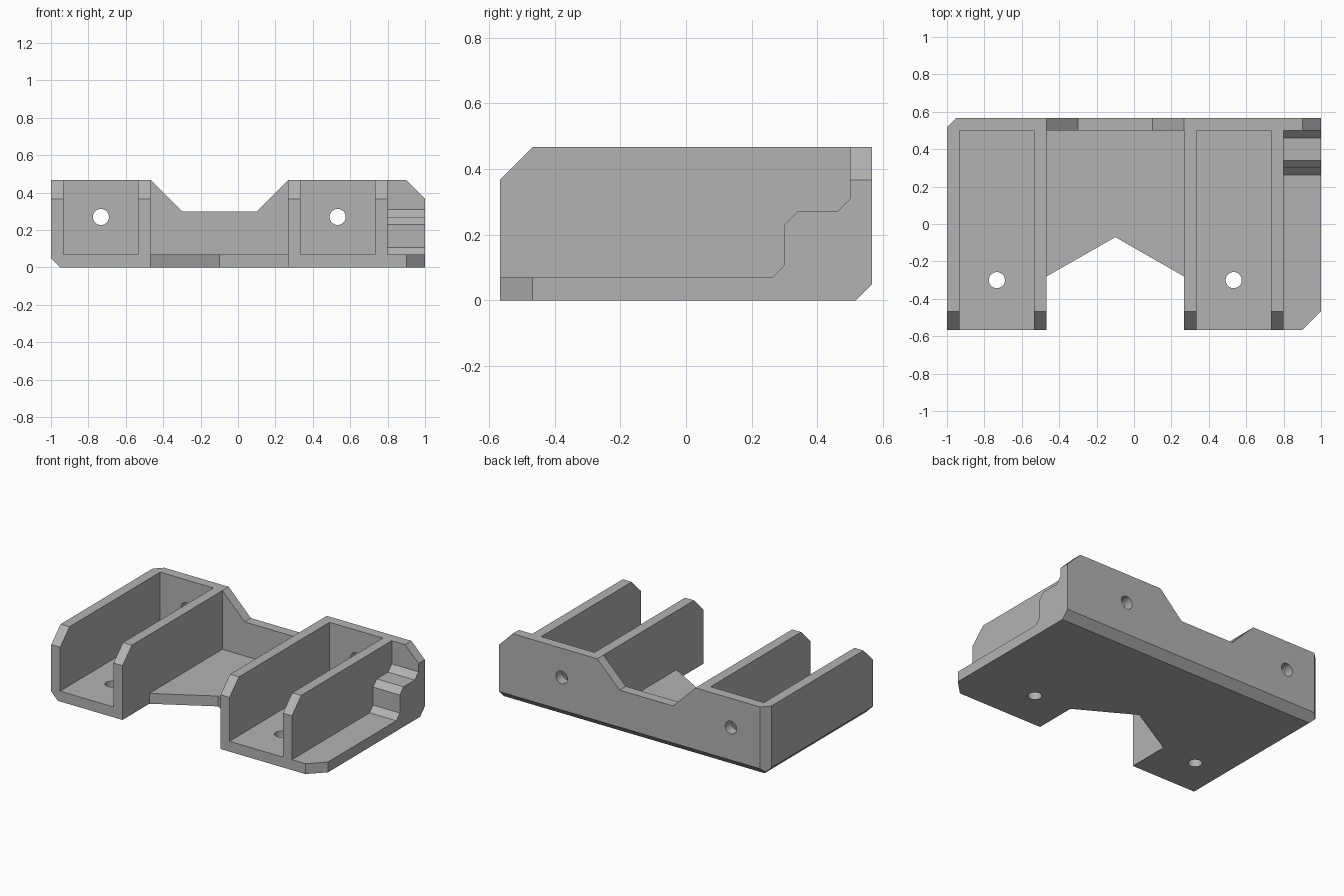
import bpy, bmesh
from math import radians, pi, sin, cos
from mathutils import Vector

old = bpy.data.objects.get("Cube")
if old:
    bpy.data.objects.remove(old, do_unlink=True)

GREY = (0.45, 0.45, 0.45, 1.0)
grey = bpy.data.materials.new("plain grey")
grey.use_nodes = True
grey.diffuse_color = GREY
grey.node_tree.nodes["Principled BSDF"].inputs["Base Color"].default_value = GREY

HEIGHT, FLOOR, WALL, BACK, FRONT = 0.467, 0.07, 0.067, 0.567, -0.567
INNER_BACK = BACK - WALL
CUT = 0.05    # small outer chamfer
BEVEL = 0.1   # large chamfer


def prism(name, profile, axis, lo, hi):
    """Extrude a 2D profile along an axis; the profile uses the other two axes in order."""
    def place(p, d):
        co = list(p)
        co.insert("xyz".index(axis), d)
        return co
    bm = bmesh.new()
    a = [bm.verts.new(place(p, lo)) for p in profile]
    b = [bm.verts.new(place(p, hi)) for p in profile]
    bm.faces.new(a)
    bm.faces.new(b)
    n = len(a)
    for i in range(n):
        j = (i + 1) % n
        bm.faces.new((a[i], a[j], b[j], b[i]))
    bmesh.ops.recalc_face_normals(bm, faces=bm.faces)
    mesh = bpy.data.meshes.new(name)
    bm.to_mesh(mesh)
    bm.free()
    mesh.materials.append(grey)
    obj = bpy.data.objects.new(name, mesh)
    bpy.context.collection.objects.link(obj)
    return obj


def circle(u, v, r=0.043, n=40):
    return [(u + r * cos(2 * pi * i / n), v + r * sin(2 * pi * i / n)) for i in range(n)]


def combine(body, tool, operation):
    """Apply a boolean to the body and discard the tool."""
    tool.hide_render = True
    mod = body.modifiers.new("combine", 'BOOLEAN')
    mod.object, mod.operation, mod.solver = tool, operation, 'EXACT'
    bpy.context.view_layer.objects.active = body
    bpy.ops.object.modifier_apply(modifier=mod.name)
    bpy.data.objects.remove(tool, do_unlink=True)


# Floor plate with the V notch and the clipped front corner
tray = prism("double_bay_bracket", [
    (-1, FRONT), (-0.467, FRONT), (-0.467, -0.28), (-0.1, -0.07), (0.267, -0.28),
    (0.267, FRONT), (1 - BEVEL, FRONT), (1, FRONT + BEVEL), (1, BACK), (-1, BACK)],
    "z", 0, FLOOR)

# Back wall with the dipped middle
parts = [prism("back_wall", [
    (-1, 0), (1, 0), (1, HEIGHT - BEVEL), (1 - BEVEL, HEIGHT), (0.267, HEIGHT),
    (0.1, 0.3), (-0.3, 0.3), (-0.467, HEIGHT), (-1, HEIGHT)], "y", INNER_BACK, BACK)]

# Four upright bay walls
side = [(FRONT, 0), (BACK, 0), (BACK, HEIGHT), (FRONT + BEVEL, HEIGHT), (FRONT, HEIGHT - BEVEL)]
for x in (-1, -0.467 - WALL, 0.267, 0.8 - WALL):
    parts.append(prism("bay_wall", side, "x", x, x + WALL))

# Stepped block on the outer ledge
parts.append(prism("stepped_block", [
    (0.263, FLOOR), (0.3, 0.108), (0.3, 0.23), (0.34, 0.27), (0.46, 0.27), (INNER_BACK, 0.31),
    (BACK, 0.31), (BACK, 0), (0.263, 0)], "x", 0.77, 1))
for part in parts:
    combine(tray, part, 'UNION')

# Outer chamfers: lower side edge, lower back edge, upright back corner
E = 0.1
cutters = [
    prism("side_cut", [(-1 - E, CUT + E), (-1 + CUT + E, -E), (-1 - E, -E)], "y", -1, 1),
    prism("back_cut", [(BACK + E, CUT + E), (BACK - CUT - E, -E), (BACK + E, -E)], "x", -2, 2),
    prism("corner_cut", [(-1 - E, BACK - CUT - E), (-1 + CUT + E, BACK + E), (-1 - E, BACK + E)],
          "z", -1, 1)]

# Screw holes through the floor and the back wall of each bay
for x in (-0.733, 0.533):
    cutters.append(prism("floor_hole", circle(x, -0.3), "z", -0.1, 0.2))
    cutters.append(prism("back_hole", circle(x, 0.27), "y", 0.4, 0.7))
for cutter in cutters:
    combine(tray, cutter, 'DIFFERENCE')

# Merge leftover coplanar faces, then shade with crisp edges
bm = bmesh.new()
bm.from_mesh(tray.data)
bmesh.ops.remove_doubles(bm, verts=bm.verts, dist=0.0005)
bmesh.ops.dissolve_limit(bm, angle_limit=radians(0.5), verts=bm.verts, edges=bm.edges)
bm.to_mesh(tray.data)
bm.free()
bpy.ops.object.select_all(action='DESELECT')
tray.select_set(True)
bpy.context.view_layer.objects.active = tray
bpy.ops.object.shade_smooth_by_angle(angle=radians(25))
